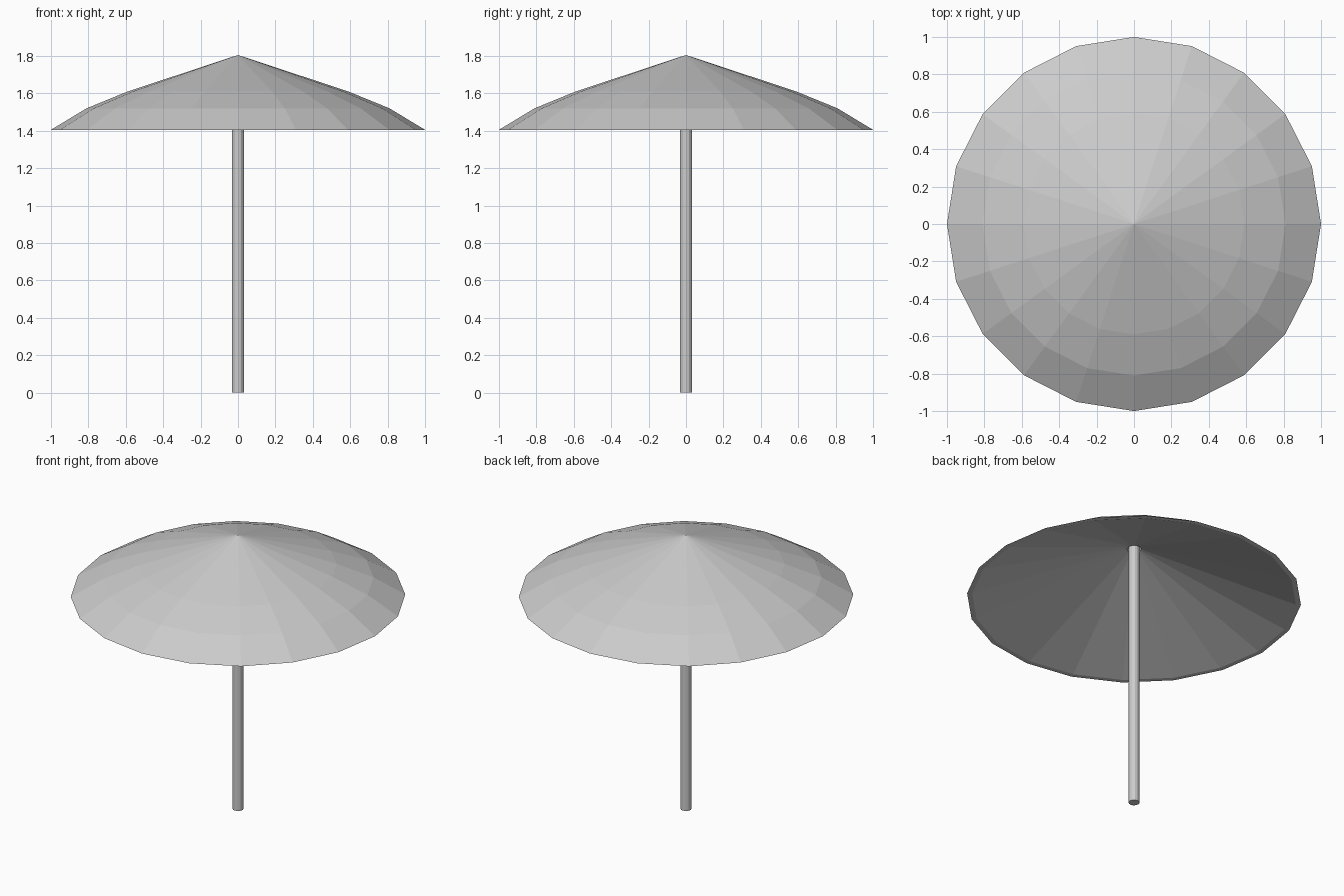
import bpy, bmesh
from math import cos, sin, pi

if "Cube" in bpy.data.objects:
    bpy.data.objects.remove(bpy.data.objects["Cube"])


def lathe(name, profile, sides):
    """Revolve (radius, z) points around z; radius 0 makes a single tip vertex."""
    bm = bmesh.new()
    rings = []
    for r, z in profile:
        if r == 0:
            rings.append([bm.verts.new((0, 0, z))] * sides)
        else:
            rings.append([bm.verts.new((r * cos(2 * pi * i / sides), r * sin(2 * pi * i / sides), z))
                          for i in range(sides)])
    for a, b in zip(rings, rings[1:]):
        for i in range(sides):
            j = (i + 1) % sides
            quad = list(dict.fromkeys((a[i], a[j], b[j], b[i])))
            bm.faces.new(quad)
    bmesh.ops.recalc_face_normals(bm, faces=bm.faces)
    mesh = bpy.data.meshes.new(name)
    bm.to_mesh(mesh)
    bm.free()
    obj = bpy.data.objects.new(name, mesh)
    bpy.context.collection.objects.link(obj)
    return obj


# Canopy: domed outer skin, thin flat rim, conical lining with a small socket for the pole
lathe("canopy", [(0, 1.805), (0.59, 1.61), (0.81, 1.52), (1.0, 1.405),
                 (0.97, 1.405), (0.043, 1.75), (0.04, 1.775), (0, 1.775)], 20)

# Pole
lathe("pole", [(0, 0), (0.033, 0), (0.033, 1.775), (0, 1.775)], 12)
